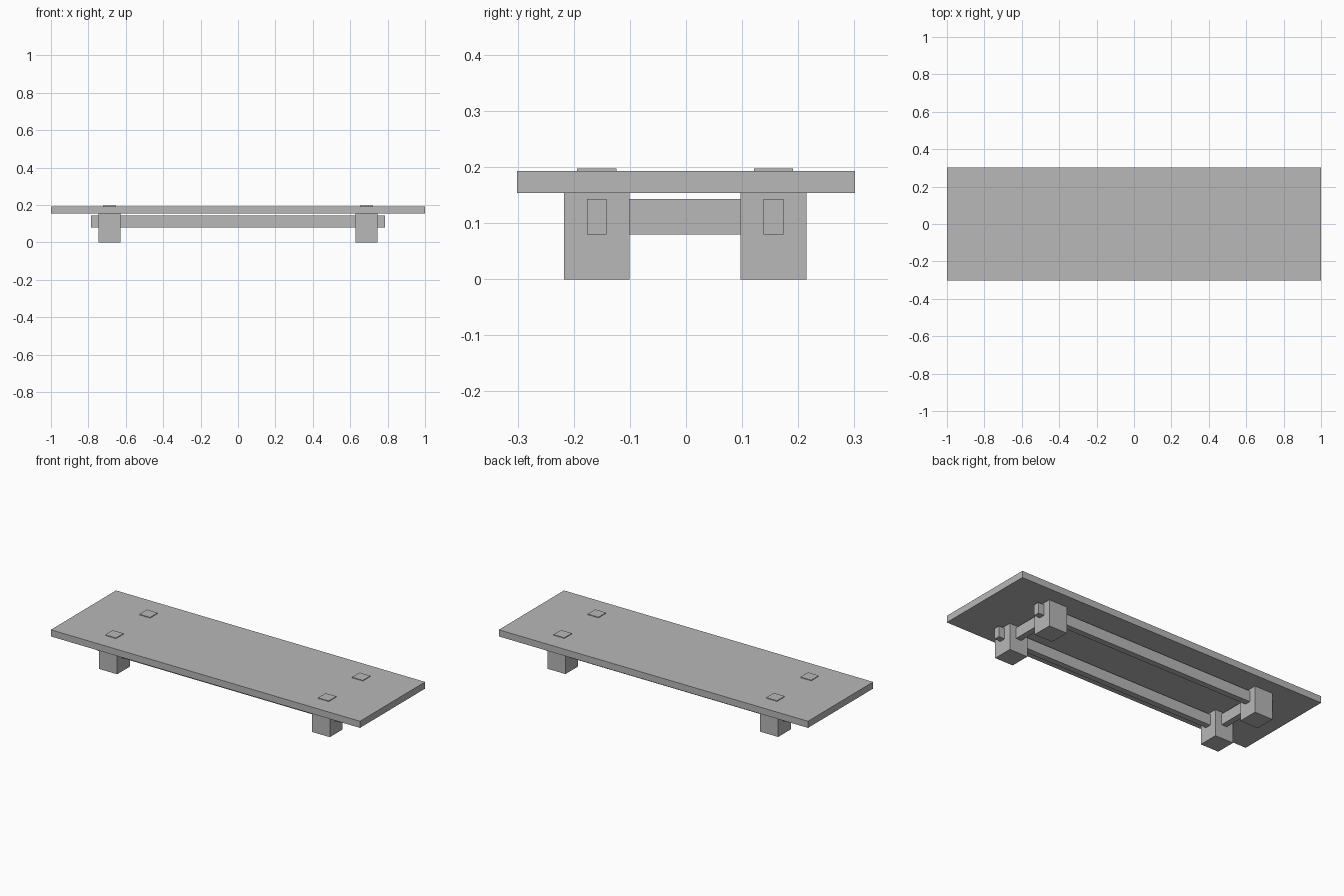
import bpy

cube = bpy.data.objects.get("Cube")
if cube:
    bpy.data.objects.remove(cube, do_unlink=True)

# One plain grey for the whole table
grey = bpy.data.materials.new("plain grey")
grey.use_nodes = True
colour = (0.48, 0.48, 0.48, 1)
grey.diffuse_color = colour
grey.node_tree.nodes["Principled BSDF"].inputs["Base Color"].default_value = colour


def box(name, centre, size, bottom, top):
    """Upright box given by its plan centre, plan size and height range."""
    bpy.ops.mesh.primitive_cube_add(size=1, location=(*centre, (bottom + top) / 2))
    part = bpy.context.object
    part.name = name
    part.scale = (*size, top - bottom)
    bpy.ops.object.transform_apply(location=False, rotation=False, scale=True)
    part.data.materials.append(grey)
    return part


LEG_X = 0.688
FRONT_Y, BACK_Y = -0.159, 0.156
MID_Y = (FRONT_Y + BACK_Y) / 2
LEG = 0.117
TENON = 0.07
RAIL = 0.035
TOP_LOW, TOP_HIGH = 0.154, 0.193
RAIL_LOW, RAIL_HIGH = 0.08, 0.143

# Table top
box("table_top", (0, 0), (2, 0.602), TOP_LOW, TOP_HIGH)

# Legs, with tenons that come up through the top
for depth, y in (("front", FRONT_Y), ("back", BACK_Y)):
    for side, sign in (("left", 1), ("right", -1)):
        spot = (sign * LEG_X, y)
        box(f"{depth}_{side}_leg", spot, (LEG, LEG), 0, TOP_LOW)
        box(f"{depth}_{side}_tenon", spot, (TENON, TENON), TOP_LOW, 0.197)

    # Long rails run through the legs and stick out at both ends
    box(f"{depth}_long_rail", (0, y), (1.57, RAIL), RAIL_LOW, RAIL_HIGH)

# Short rails join the front and back legs
for side, sign in (("left", 1), ("right", -1)):
    box(f"{side}_short_rail", (sign * LEG_X, MID_Y),
        (RAIL, BACK_Y - FRONT_Y), RAIL_LOW, RAIL_HIGH)
